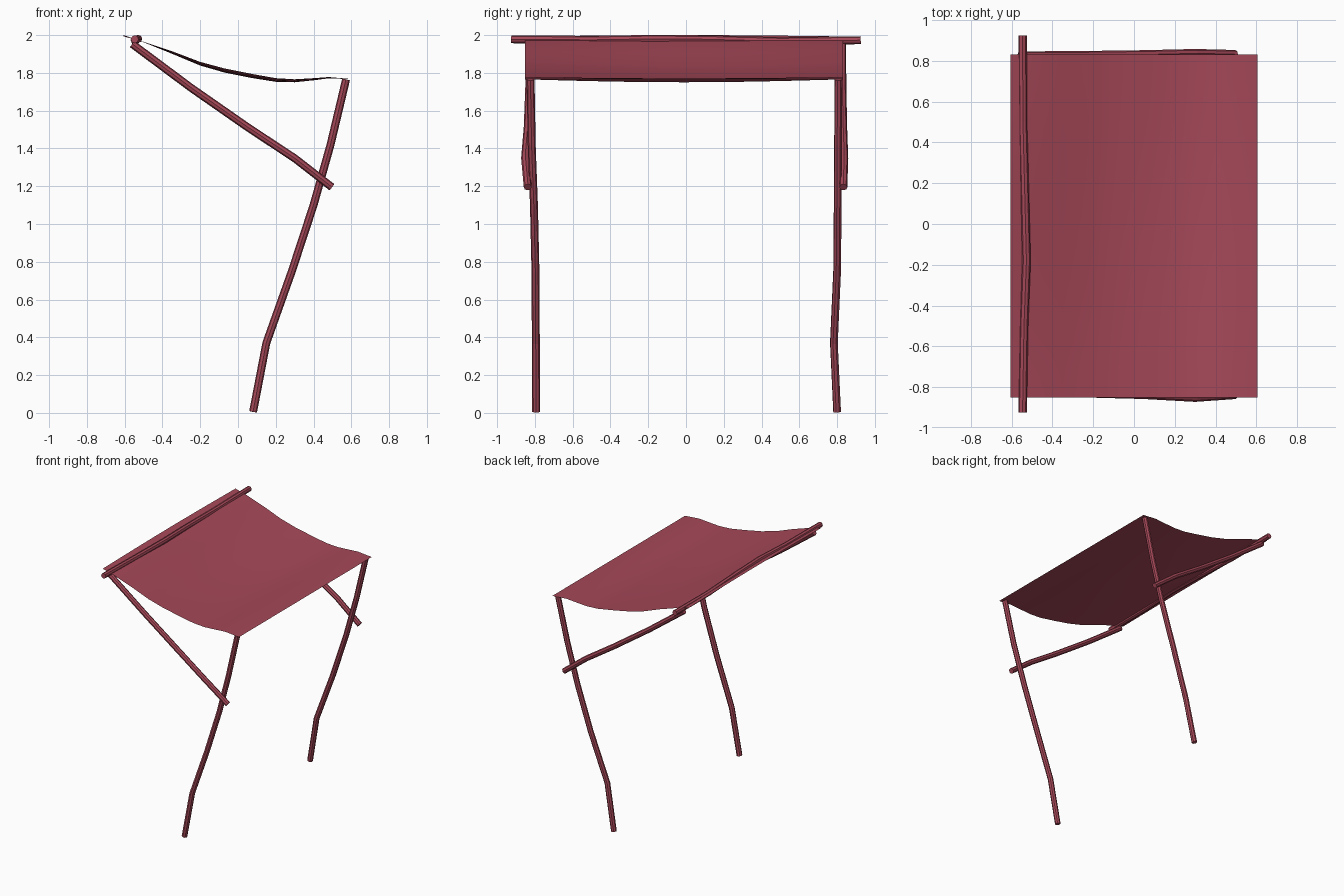
import bpy
import math

cube = bpy.data.objects.get("Cube")
if cube:
    bpy.data.objects.remove(cube, do_unlink=True)

mat = bpy.data.materials.new("faded red")
mat.use_nodes = True
colour = (0.38, 0.065, 0.098, 1)
mat.diffuse_color = colour
mat.node_tree.nodes["Principled BSDF"].inputs["Base Color"].default_value = colour


def pole(name, points, radius=0.021):
    """Crooked eight-sided stick through a few points."""
    curve = bpy.data.curves.new(name, "CURVE")
    curve.dimensions = "3D"
    curve.bevel_depth = radius
    curve.bevel_resolution = 2
    curve.use_fill_caps = True
    spline = curve.splines.new("POLY")
    spline.points.add(len(points) - 1)
    for p, co in zip(spline.points, points):
        p.co = (*co, 1)
    spline.use_smooth = False
    obj = bpy.data.objects.new(name, curve)
    bpy.context.collection.objects.link(obj)
    curve.materials.append(mat)
    bpy.ops.object.select_all(action="DESELECT")
    obj.select_set(True)
    bpy.context.view_layer.objects.active = obj
    bpy.ops.object.convert(target="MESH")


# Legs: shared lean, individual sideways wobble
leg_path = [(0.08, 0.006), (0.15, 0.37), (0.285, 0.75), (0.40, 1.1), (0.49, 1.42), (0.572, 1.765)]
for name, ys in (("right_leg", [-0.793, -0.795, -0.797, -0.805, -0.817, -0.823]),
                 ("left_leg", [0.80, 0.783, 0.80, 0.803, 0.805, 0.807])):
    pole(name, [(x, y, z) for (x, z), y in zip(leg_path, ys)])

# Diagonal braces from the legs up to the crossbar
brace_path = [(0.497, 1.195), (0.30, 1.348), (0.05, 1.513), (-0.25, 1.722), (-0.56, 1.953)]
for name, ys in (("right_brace", [-0.838, -0.852, -0.838, -0.83, -0.828]),
                 ("left_brace", [0.833, 0.838, 0.832, 0.828, 0.826])):
    pole(name, [(x, y, z) for (x, z), y in zip(brace_path, ys)])

# Crossbar along the high edge
pole("crossbar", [(-0.547, -0.925, 1.978), (-0.54, -0.5, 1.975), (-0.528, -0.18, 1.98),
                  (-0.535, 0.1, 1.978), (-0.545, 0.5, 1.968), (-0.547, 0.925, 1.973)])

# Sagging cloth: edge profile with an extra dip across the middle
profile = [(-0.605, 1.993), (-0.5, 1.965), (-0.35, 1.915), (-0.2, 1.858), (-0.07, 1.823), (0.07, 1.795),
           (0.2, 1.772), (0.3, 1.766), (0.4, 1.772), (0.48, 1.778), (0.605, 1.767)]
rows = 12
verts, faces = [], []
for j in range(rows + 1):
    t = j / rows
    for x, z in profile:
        u = (x + 0.605) / 1.21
        dip = 0.022 * math.sin(math.pi * t) * math.sin(math.pi * u)
        lift = 0.007 * math.sin(math.pi * t) * max(0, 1 - 6 * u)
        verts.append((x, -0.852 + 1.684 * t, z - dip + lift))
n = len(profile)
for j in range(rows):
    for i in range(n - 1):
        a = j * n + i
        faces.append((a, a + 1, a + n + 1, a + n))
mesh = bpy.data.meshes.new("canopy_cloth")
mesh.from_pydata(verts, [], faces)
mesh.materials.append(mat)
mesh.shade_smooth()
cloth = bpy.data.objects.new("canopy_cloth", mesh)
bpy.context.collection.objects.link(cloth)
